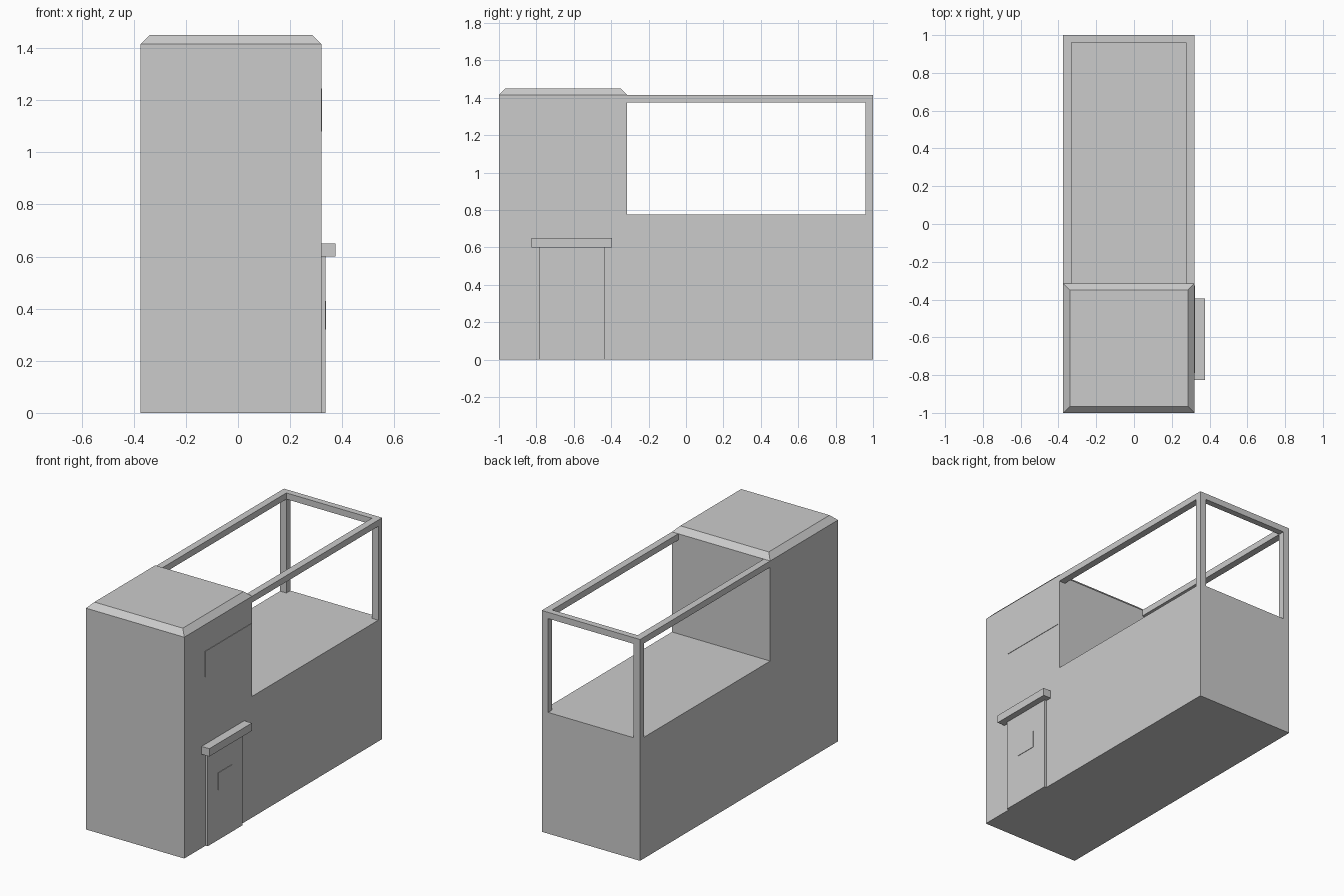
import bpy, bmesh

if "Cube" in bpy.data.objects:
    bpy.data.objects.remove(bpy.data.objects["Cube"])

X0, X1 = -0.375, 0.32      # side walls
YT = -0.315                # back of the tower
DECK, TOP = 0.775, 1.415   # deck height, tower height


def finish(name, bm):
    bmesh.ops.recalc_face_normals(bm, faces=bm.faces)
    mesh = bpy.data.meshes.new(name)
    bm.to_mesh(mesh)
    bm.free()
    obj = bpy.data.objects.new(name, mesh)
    bpy.context.collection.objects.link(obj)
    return obj


def box(name, x, y, z):
    bm = bmesh.new()
    bmesh.ops.create_cube(bm, size=1)
    for v in bm.verts:
        v.co = [r[0] if c < 0 else r[1] for c, r in zip(v.co, (x, y, z))]
    return finish(name, bm)


# Main building: L-shaped side profile extruded across the width
bm = bmesh.new()
profile = [(-1, 0), (1, 0), (1, DECK), (YT, DECK), (YT, TOP), (-1, TOP)]
side = bm.faces.new([bm.verts.new((X0, y, z)) for y, z in profile])
ext = bmesh.ops.extrude_face_region(bm, geom=[side])
bmesh.ops.translate(bm, vec=(X1 - X0, 0, 0),
                    verts=[g for g in ext["geom"] if isinstance(g, bmesh.types.BMVert)])
bmesh.ops.recalc_face_normals(bm, faces=bm.faces)
# Chamfered roof cap on the tower
roof = [f for f in bm.faces if all(v.co.z > TOP - 0.001 for v in f.verts)]
bmesh.ops.inset_region(bm, faces=roof, thickness=0.035, use_even_offset=True)
for v in roof[0].verts:
    v.co.z = TOP + 0.035
finish("building", bm)

# Open terrace frame: posts, side rails and end rail
W, T = 0.045, 0.04
for label, xr in (("left", (X0, X0 + W)), ("right", (X1 - W, X1))):
    box(label + "_post", xr, (1 - T, 1), (DECK, TOP - T))
    box(label + "_rail", xr, (YT, 1), (TOP - T, TOP))
box("end_rail", (X0 + W, X1 - W), (1 - T, 1), (TOP - T, TOP))

# Entrance: door, canopy and small door panel
box("door", (X1, 0.335), (-0.785, -0.435), (0, 0.60))
box("canopy", (X1, 0.375), (-0.825, -0.395), (0.60, 0.65))
box("door_panel", (0.335, 0.338), (-0.68, -0.54), (0.32, 0.43))

# Flat sign board on the tower wall
box("wall_panel", (X1, 0.323), (-0.79, -0.325), (1.08, 1.245))
